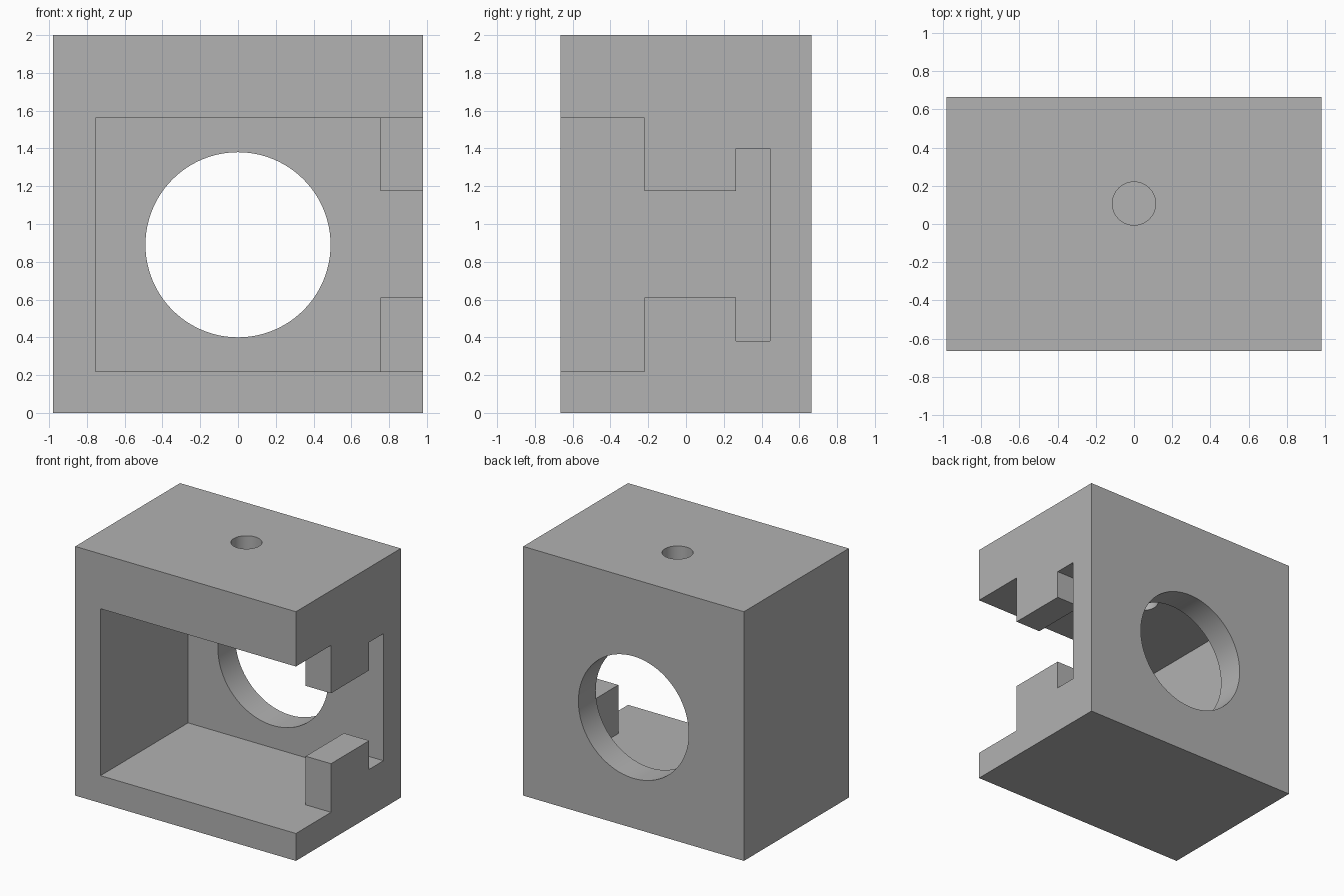
import bpy
import bmesh
from mathutils import Matrix, Vector

cube = bpy.data.objects.get("Cube")
if cube:
    bpy.data.objects.remove(cube, do_unlink=True)

grey = bpy.data.materials.new("plain grey")
grey.use_nodes = True
colour = (0.445, 0.445, 0.445, 1)
grey.diffuse_color = colour
grey.node_tree.nodes["Principled BSDF"].inputs["Base Color"].default_value = colour


def make_object(name, bm):
    bmesh.ops.recalc_face_normals(bm, faces=bm.faces)
    mesh = bpy.data.meshes.new(name)
    bm.to_mesh(mesh)
    bm.free()
    mesh.materials.append(grey)
    obj = bpy.data.objects.new(name, mesh)
    bpy.context.collection.objects.link(obj)
    return obj


def box(name, low, high):
    low, high = Vector(low), Vector(high)
    bm = bmesh.new()
    bmesh.ops.create_cube(bm, size=1, matrix=Matrix.Translation((low + high) / 2)
                          @ Matrix.Diagonal(high - low).to_4x4())
    return make_object(name, bm)


def cylinder(name, centre, radius, depth, turn=0.0):
    bm = bmesh.new()
    bmesh.ops.create_cone(bm, cap_ends=True, segments=96, radius1=radius,
                          radius2=radius, depth=depth,
                          matrix=Matrix.Translation(centre) @ Matrix.Rotation(turn, 4, "X"))
    return make_object(name, bm)


def prism_along_x(name, profile, x_start, x_end):
    bm = bmesh.new()
    face = bm.faces.new([bm.verts.new((x_start, y, z)) for y, z in profile])
    swept = bmesh.ops.extrude_face_region(bm, geom=[face])["geom"]
    verts = [v for v in swept if isinstance(v, bmesh.types.BMVert)]
    bmesh.ops.translate(bm, verts=verts, vec=(x_end - x_start, 0, 0))
    return make_object(name, bm)


# Solid outer block
housing = box("housing", (-0.98, -0.665, 0), (0.98, 0.665, 2))

# Main cavity, open at the front
back = 0.445
cavity = box("cavity_cutter", (-0.755, -0.9, 0.22), (0.755, back, 1.56))

# Stepped opening through the left wall
lower = [(-0.9, 0.22), (-0.22, 0.22), (-0.22, 0.61), (0.265, 0.61), (0.265, 0.38), (back, 0.38)]
upper = [(back, 1.40), (0.265, 1.40), (0.265, 1.175), (-0.22, 1.175), (-0.22, 1.56), (-0.9, 1.56)]
side_slot = prism_along_x("side_slot_cutter", lower + upper, 0.6, 1.2)

# Round holes through the back wall and the top
back_hole = cylinder("back_hole_cutter", (0, 0.6, 0.89), 0.49, 0.8, 1.5707963)
top_hole = cylinder("top_hole_cutter", (0, 0.107, 1.8), 0.113, 0.8)

cutters = [cavity, side_slot, back_hole, top_hole]
bpy.ops.object.select_all(action="DESELECT")
bpy.context.view_layer.objects.active = housing
housing.select_set(True)
for cutter in cutters:
    cutter.hide_render = True
    cut = housing.modifiers.new(cutter.name, "BOOLEAN")
    cut.operation = "DIFFERENCE"
    cut.solver = "EXACT"
    cut.object = cutter
    bpy.ops.object.modifier_apply(modifier=cut.name)
for cutter in cutters:
    bpy.data.objects.remove(cutter, do_unlink=True)

bpy.ops.object.shade_smooth_by_angle()
